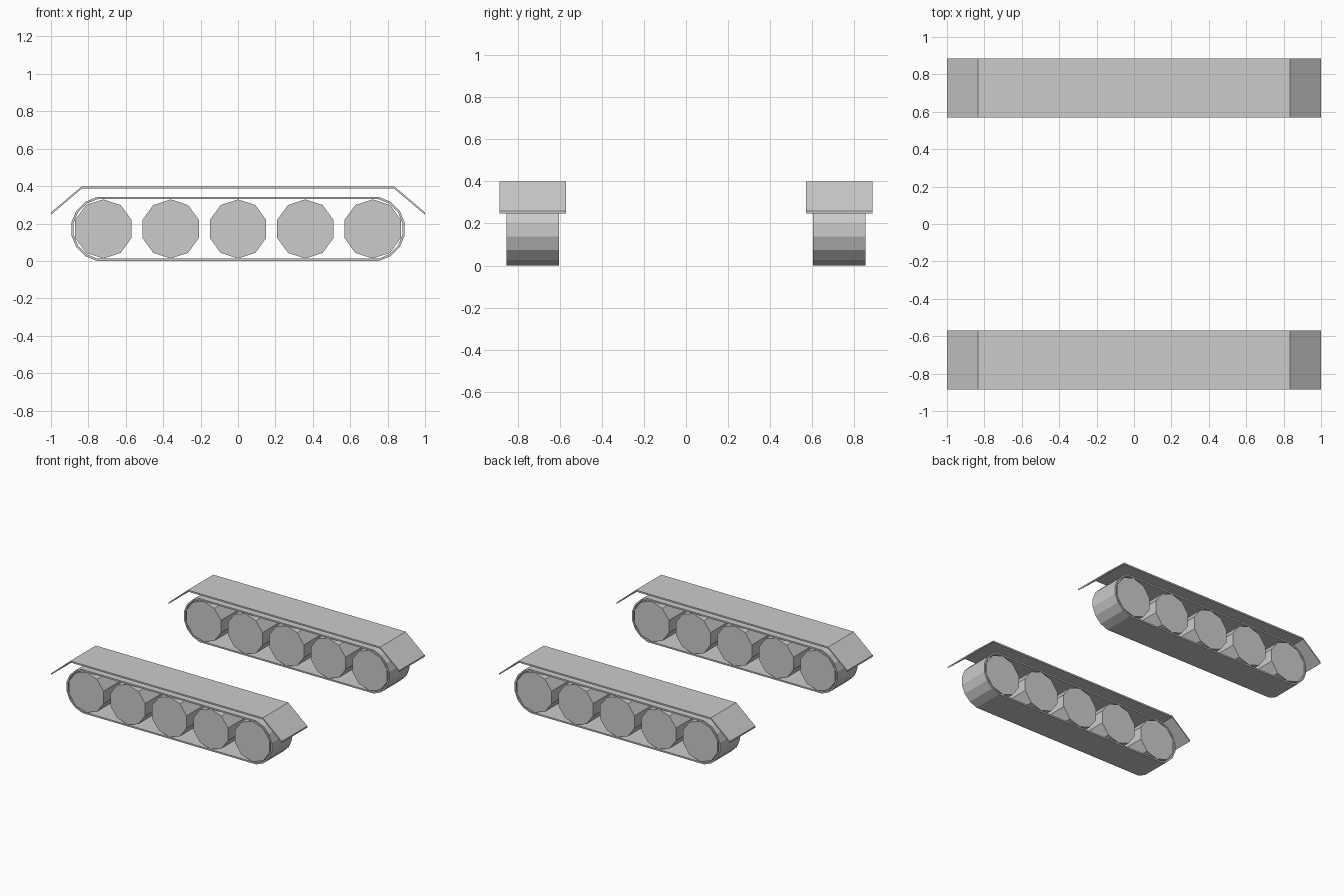
import bpy, bmesh
from math import sin, cos, radians

if "Cube" in bpy.data.objects:
    bpy.data.objects.remove(bpy.data.objects["Cube"])

Y = 0.7275          # centre line of each track
WHEEL_Z = 0.171


def add_object(name, bm):
    bmesh.ops.recalc_face_normals(bm, faces=bm.faces[:])
    mesh = bpy.data.meshes.new(name)
    bm.to_mesh(mesh)
    bm.free()
    ob = bpy.data.objects.new(name, mesh)
    bpy.context.collection.objects.link(ob)
    # copy to the other side
    m = ob.modifiers.new("mirror_sides", 'MIRROR')
    m.use_axis = (False, True, False)
    m.use_clip = False
    return ob


def prism(name, profile, width):
    """Extrude an (x, z) outline along y, centred on the track line."""
    bm = bmesh.new()
    face = bm.faces.new([bm.verts.new((x, Y - width / 2, z)) for x, z in profile])
    ext = bmesh.ops.extrude_face_region(bm, geom=[face], use_keep_orig=True)
    new = [g for g in ext['geom'] if isinstance(g, bmesh.types.BMVert)]
    bmesh.ops.translate(bm, verts=new, vec=(0, width, 0))
    return add_object(name, bm)


def belt_outline(apothem, cx=0.72):
    """Stadium outline with 16-sided rounded ends."""
    r = apothem / cos(radians(11.25))
    pts = []
    for side in (0, 180):
        for i in range(8):
            a = radians(side - 78.75 + 22.5 * i)
            pts.append(((cx if side == 0 else -cx) + r * cos(a), WHEEL_Z + r * sin(a)))
    return pts


def belt(name, outer, inner, width):
    bm = bmesh.new()
    loops = []
    for outline, y in ((outer, Y - width / 2), (outer, Y + width / 2),
                       (inner, Y + width / 2), (inner, Y - width / 2)):
        loops.append([bm.verts.new((x, y, z)) for x, z in outline])
    n = len(outer)
    for k in range(4):
        a, b = loops[k], loops[(k + 1) % 4]
        for i in range(n):
            j = (i + 1) % n
            bm.faces.new((a[i], a[j], b[j], b[i]))
    return add_object(name, bm)


# track belts
belt("track_belt", belt_outline(0.171), belt_outline(0.159), 0.25)

# road wheels, ten-sided
for i in range(5):
    cx = -0.72 + 0.36 * i
    prism(f"road_wheel_{i + 1}",
          [(cx + 0.158 * cos(radians(90 + 36 * k)),
            WHEEL_Z + 0.158 * sin(radians(90 + 36 * k))) for k in range(10)], 0.25)

# bent plate fenders above the tracks
top = [(-1.0, 0.259), (-0.835, 0.399), (0.835, 0.399), (1.0, 0.259)]
under = [(x, z - 0.012) for x, z in reversed(top)]
prism("fender", top + under, 0.316)
